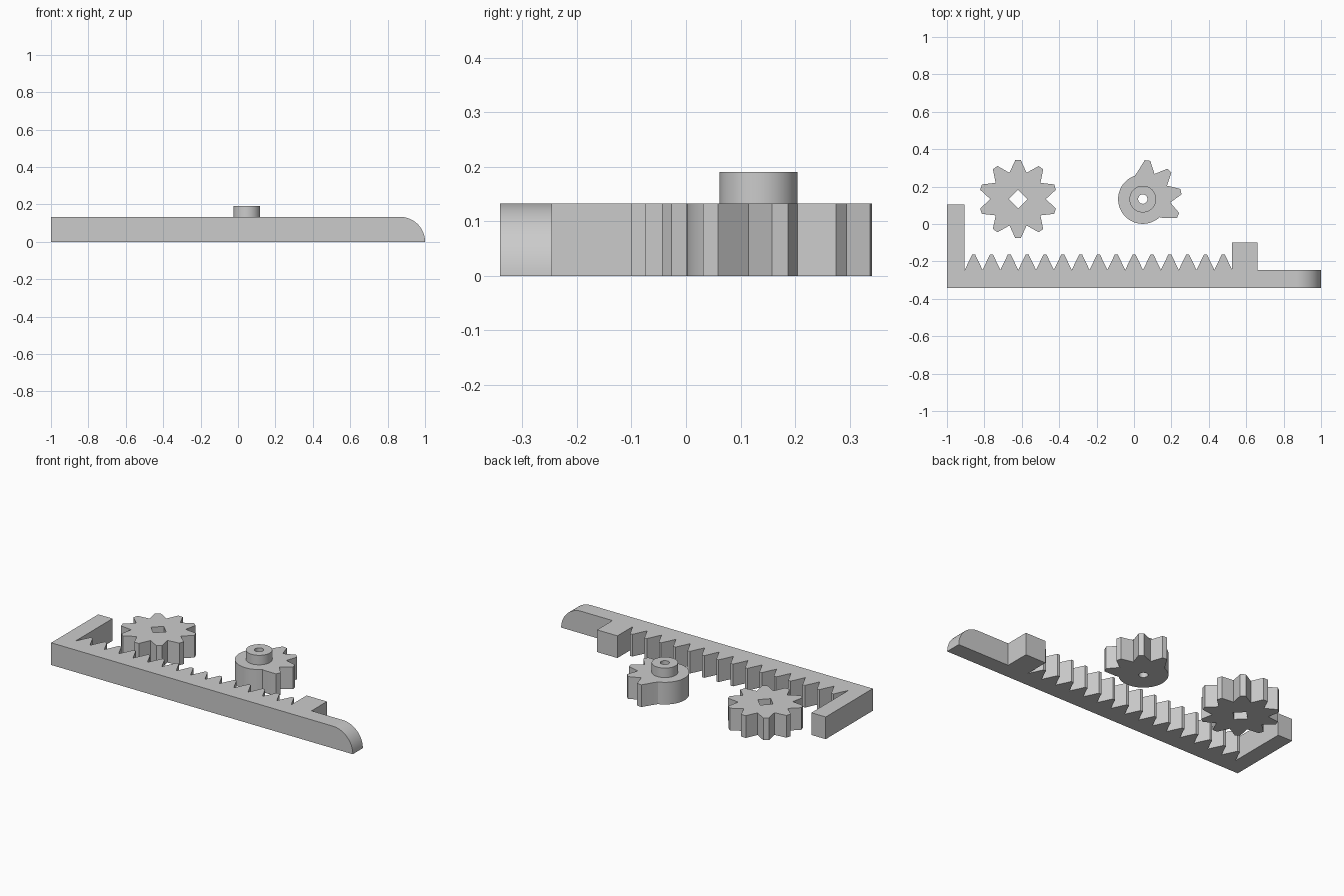
import bpy, bmesh
from math import sin, cos, radians
from mathutils import Matrix

cube = bpy.data.objects.get("Cube")
if cube:
    bpy.data.objects.remove(cube, do_unlink=True)

grey = bpy.data.materials.new("light grey plastic")
grey.use_nodes = True
GREY = (0.6, 0.6, 0.6, 1)
grey.diffuse_color = GREY
grey.node_tree.nodes["Principled BSDF"].inputs["Base Color"].default_value = GREY

THICK = 0.133   # common thickness of rack and gears
OUTER, ROOT, TIP = 0.208, 0.148, 0.015   # gear tip radius, root radius, half tip width


def prism(name, loops, low, high, matrix=None):
    """Extrude an outline (first loop) with holes (other loops) between two heights."""
    bm = bmesh.new()
    layers = [[[bm.verts.new((x, y, z)) for x, y in loop] for loop in loops]
              for z in (low, high)]
    for layer in layers:
        edges = [bm.edges.new((vs[i - 1], vs[i])) for vs in layer for i in range(len(vs))]
        bmesh.ops.triangle_fill(bm, use_beauty=True, edges=edges, normal=(0, 0, 1))
    for a, b in zip(*layers):
        for i in range(len(a)):
            bm.faces.new((a[i - 1], a[i], b[i], b[i - 1]))
    if matrix:
        bm.transform(matrix)
    bmesh.ops.recalc_face_normals(bm, faces=bm.faces)
    mesh = bpy.data.meshes.new(name)
    bm.to_mesh(mesh)
    bm.free()
    mesh.materials.append(grey)
    obj = bpy.data.objects.new(name, mesh)
    bpy.context.collection.objects.link(obj)
    bpy.ops.object.select_all(action='DESELECT')
    obj.select_set(True)
    bpy.context.view_layer.objects.active = obj
    bpy.ops.object.shade_smooth_by_angle(angle=radians(30))
    return obj


def polar(r, deg):
    return (r * cos(radians(deg)), r * sin(radians(deg)))


def arc(r, start, end, steps):
    return [polar(r, start + (end - start) * i / steps) for i in range(steps + 1)]


def circle(r, sides):
    return arc(r, 0, 360, sides)[:-1]


def tooth(deg):
    """Flat-topped tooth: two tip corners around the given angle."""
    c, s = cos(radians(deg)), sin(radians(deg))
    return [(OUTER * c + TIP * s, OUTER * s - TIP * c),
            (OUTER * c - TIP * s, OUTER * s + TIP * c)]


# Toothed rack with end post and stop block
LEFT, POST, STOP, TAIL = -1, -0.905, 0.525, 0.66
FRONT, BACK, PEAK = -0.341, -0.246, -0.163
TEETH = 15
pitch = (STOP - POST) / TEETH
outline = [(LEFT, FRONT), (TAIL, FRONT), (TAIL, -0.1), (STOP, -0.1), (STOP, BACK)]
for i in range(TEETH):
    mid = STOP - (i + 0.5) * pitch
    outline += [(mid + 0.008, PEAK), (mid - 0.008, PEAK), (mid - pitch / 2, BACK)]
outline += [(POST, 0.105), (LEFT, 0.105)]
prism("toothed_rack", [outline], 0, THICK)

# Rack tail with rounded upper end
start = 1 - THICK
profile = [(TAIL, 0)] + [(start + x, z) for x, z in arc(THICK, 0, 90, 20)] + [(TAIL, THICK)]
prism("rack_tail", [profile], -BACK, -FRONT, Matrix.Rotation(radians(90), 4, 'X'))

# Full gear with square shaft hole
outline = []
for i in range(10):
    a = 18 + 36 * i
    outline += tooth(a) + [polar(ROOT, a + 18)]
full_gear = prism("full_gear", [outline, circle(0.05, 4)], 0, THICK)
full_gear.location = (-0.62, 0.133, 0)

# Partial gear: four teeth, plain round body elsewhere
outline = [polar(ROOT, -43)]
for i in range(4):
    a = -25 + 36 * i
    outline += tooth(a) + [polar(ROOT, a + 18)]
outline += arc(0.132, 109, 313, 40)
bore = circle(0.025, 32)
partial_gear = prism("partial_gear", [outline, bore], 0, THICK)

# Raised hub on the partial gear
hub = prism("gear_hub", [circle(0.0715, 48), bore], THICK, 0.19)
for part in (partial_gear, hub):
    part.location = (0.047, 0.133, 0)
